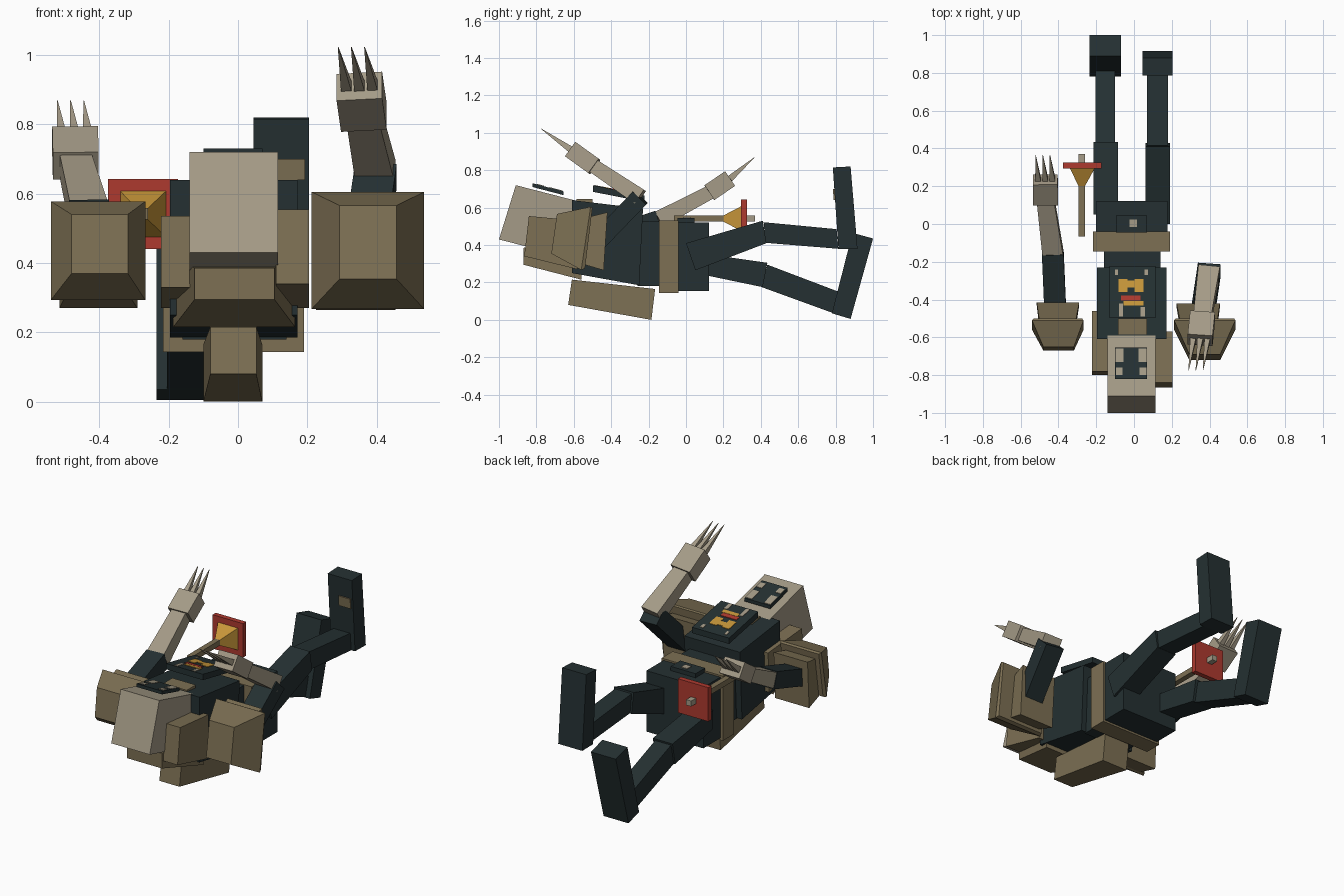
import bpy, bmesh
from mathutils import Vector

if "Cube" in bpy.data.objects:
    bpy.data.objects.remove(bpy.data.objects["Cube"])

def material(name, rgb):
    m = bpy.data.materials.new(name)
    m.diffuse_color = (*rgb, 1)
    m.use_nodes = True
    m.node_tree.nodes["Principled BSDF"].inputs["Base Color"].default_value = m.diffuse_color
    return m

DARK = material("dark teal cloth", (.018, .030, .032))
OLIVE = material("olive leather", (.205, .162, .088))
PALE = material("pale bone", (.376, .328, .242))
RED = material("red", (.42, .042, .028))
GOLD = material("gold", (.58, .31, .042))

def loft(name, a, b, mat):
    """Solid between two matching four-point loops."""
    bm = bmesh.new()
    va = [bm.verts.new(p) for p in a]
    vb = [bm.verts.new(p) for p in b]
    bm.faces.new(va)
    bm.faces.new(vb[::-1])
    for i in range(4):
        j = (i + 1) % 4
        bm.faces.new((va[i], vb[i], vb[j], va[j]))
    bmesh.ops.recalc_face_normals(bm, faces=bm.faces)
    me = bpy.data.meshes.new(name)
    bm.to_mesh(me)
    bm.free()
    me.materials.append(mat)
    ob = bpy.data.objects.new(name, me)
    bpy.context.collection.objects.link(ob)
    return ob

def prism(name, yz, x0, x1, mat):
    """Side profile extruded across x."""
    return loft(name, [(x0, *p) for p in yz], [(x1, *p) for p in yz], mat)

def box(name, x0, x1, y0, y1, z0, z1, mat):
    return prism(name, [(y0, z0), (y1, z0), (y1, z1), (y0, z1)], x0, x1, mat)

def frustum(name, y0, r0, y1, r1, mat):
    """Between rectangles (x0, x1, z0, z1) at two depths; a depth may be (bottom, top)."""
    def loop(y, r):
        lo, hi = y if isinstance(y, tuple) else (y, y)
        return [(r[0], lo, r[2]), (r[1], lo, r[2]), (r[1], hi, r[3]), (r[0], hi, r[3])]
    return loft(name, loop(y0, r0), loop(y1, r1), mat)

def beam(name, p, q, w, t, mat, w2=None, t2=None):
    """Limb from p to q, w across x and t deep."""
    p, q = Vector(p), Vector(q)
    d = (q - p).normalized()
    u = (Vector((1, 0, 0)) - d * d.x).normalized()
    v = d.cross(u)
    def loop(c, w, t):
        return [c + u * w * i / 2 + v * t * j / 2 for i, j in ((-1, -1), (1, -1), (1, 1), (-1, 1))]
    return loft(name, loop(p, w, t), loop(q, w2 or w, t2 or t), mat)

def slab(name, x0, x1, ya, yb, line, thick, mat, lift=0.0):
    """Thin sloping plate whose top follows line = (y0, z0, y1, z1)."""
    s = (line[3] - line[1]) / (line[2] - line[0])
    za, zb = (line[1] + s * (y - line[0]) + lift for y in (ya, yb))
    return prism(name, [(ya, za - thick), (yb, zb - thick), (yb, zb), (ya, za)], x0, x1, mat)

# head, chin and face plate
prism("head", [(-.91, .72), (-1.0, .43), (-.67, .345), (-.58, .635)], -.14, .115, PALE)
box("chin", -.085, .07, -.585, -.50, .50, .645, OLIVE)
FACE = (-.82, .73, -.655, .687)
slab("face_plate", -.10, .07, -.82, -.655, FACE, .02, DARK)
for x0, x1, ya, yb in ((-.098, -.055, -.73, -.66), (.025, .068, -.73, -.66),
                       (-.095, -.06, -.80, -.76), (.03, .065, -.80, -.76)):
    slab("face_marking", x0, x1, ya, yb, FACE, .004, PALE, .003)

# torso
prism("chest", [(-.61, .64), (-.23, .595), (-.25, .185), (-.61, .25)], -.196, .172, DARK)
box("abdomen", -.16, .14, -.26, -.10, .18, .525, DARK)
box("hips", -.20, .177, -.05, .122, .155, .52, DARK)
box("belt", -.217, .19, -.145, -.04, .143, .53, OLIVE)
box("buckle", -.095, .07, -.045, .045, .515, .545, DARK)
box("buckle_mark", -.025, .015, -.015, .025, .544, .549, PALE)

# chest plate with painted emblem
CHEST = (-.50, .72, -.22, .665)
slab("chest_plate", -.13, .115, -.497, -.222, CHEST, .035, DARK)
for name, x0, x1, ya, yb, mat in (
        ("emblem_upper_left", -.082, -.035, -.36, -.29, GOLD),
        ("emblem_upper_right", .002, .05, -.36, -.29, GOLD),
        ("emblem_upper_middle", -.035, .002, -.335, -.30, GOLD),
        ("emblem_stripe", -.07, .035, -.405, -.378, RED),
        ("emblem_lower", -.055, .05, -.432, -.407, GOLD),
        ("emblem_left_fleck", -.08, -.058, -.49, -.42, PALE),
        ("emblem_right_fleck", .035, .058, -.49, -.44, PALE),
        ("emblem_side_left", -.10, -.085, -.27, -.24, PALE),
        ("emblem_side_right", .055, .075, -.27, -.24, PALE)):
    slab(name, x0, x1, ya, yb, CHEST, .004, mat, .003)

# collar guards around the head and pack under the back
frustum("collar_back", -.87, (-.125, .105, .295, .385), -.56, (-.187, .165, .215, .42), OLIVE)
prism("collar_left", [(-.84, .555), (-.865, .34), (-.58, .27), (-.57, .53)], .11, .205, OLIVE)
prism("collar_right", [(-.78, .535), (-.80, .33), (-.47, .27), (-.46, .51)], -.222, -.135, OLIVE)
frustum("back_pack", (-.63, -.61), (-.08, .053, .08, .215), (-.185, -.165), (-.10, .07, .0, .165), OLIVE)

# shoulder pads: wide outer cap over a narrower sleeve
frustum("shoulder_cap_left", (-.72, -.69), (.293, .457, .354, .566), (-.56, -.51), (.212, .537, .267, .605), OLIVE)
frustum("shoulder_rim_left", (-.56, -.51), (.212, .537, .267, .605), (-.54, -.50), (.22, .53, .275, .60), OLIVE)
frustum("shoulder_sleeve_left", (-.56, -.52), (.245, .44, .30, .55), (-.44, -.42), (.225, .455, .265, .575), OLIVE)
frustum("shoulder_cap_right", (-.67, -.65), (-.48, -.318, .37, .54), (-.56, -.51), (-.54, -.267, .293, .578), OLIVE)
frustum("shoulder_rim_right", (-.56, -.51), (-.54, -.267, .293, .578), (-.54, -.50), (-.53, -.275, .30, .57), OLIVE)
frustum("shoulder_sleeve_right", (-.56, -.52), (-.50, -.31, .30, .53), (-.43, -.415), (-.515, -.29, .27, .55), OLIVE)

# arms: upper arm, forearm, hand, three claws
def arm(side, shoulder, elbow, wrist, knuckle, tip, width):
    beam("upper_arm_" + side, shoulder, elbow, width, .10, DARK)
    beam("forearm_" + side, elbow, wrist, width * .95, .09, PALE, width * .8, .075)
    beam("hand_" + side, wrist, knuckle, .132, .095, PALE)
    k, t = Vector(knuckle), Vector(tip)
    for i in (-1, 0, 1):
        off = Vector((.038 * i, 0, 0))
        beam("claw_" + side, k + off, t + off, .03, .035, PALE, .002, .002)

arm("left", (.36, -.50, .39), (.398, -.245, .655), (.363, -.49, .82), (.35, -.615, .91), (.327, -.775, 1.022), .12)
arm("right", (-.415, -.50, .42), (-.43, -.15, .535), (-.468, .125, .68), (-.47, .235, .755), (-.483, .365, .868), .115)

# legs
prism("thigh_left", [(.0, .41), (.41, .53), (.43, .41), (.05, .265)], .06, .19, DARK)
prism("calf_left", [(.415, .522), (.805, .485), (.815, .38), (.425, .412)], .07, .18, DARK)
prism("boot_left", [(.785, .815), (.88, .82), (.917, .378), (.815, .38)], .045, .205, DARK)
prism("boot_strap", [(.785, .70), (.80, .70), (.805, .64), (.79, .64)], .115, .193, OLIVE)
prism("thigh_right", [(.05, .36), (.435, .305), (.41, .175), (.05, .25)], -.215, -.085, DARK)
prism("calf_right", [(.435, .295), (.83, .145), (.79, .035), (.405, .175)], -.205, -.10, DARK)
prism("boot_right", [(.89, .465), (1.0, .435), (.88, .005), (.78, .035)], -.235, -.07, DARK)

# hand-held horn: rod, flared bell, square plate, end bolt
box("horn_rod", -.293, -.26, -.065, .21, .525, .558, OLIVE)
frustum("horn_bell", .20, (-.293, -.26, .525, .558), .30, (-.342, -.205, .473, .61), GOLD)
box("horn_plate", -.375, -.173, .295, .325, .44, .643, RED)
box("horn_bolt", -.293, -.26, .325, .37, .525, .558, PALE)
